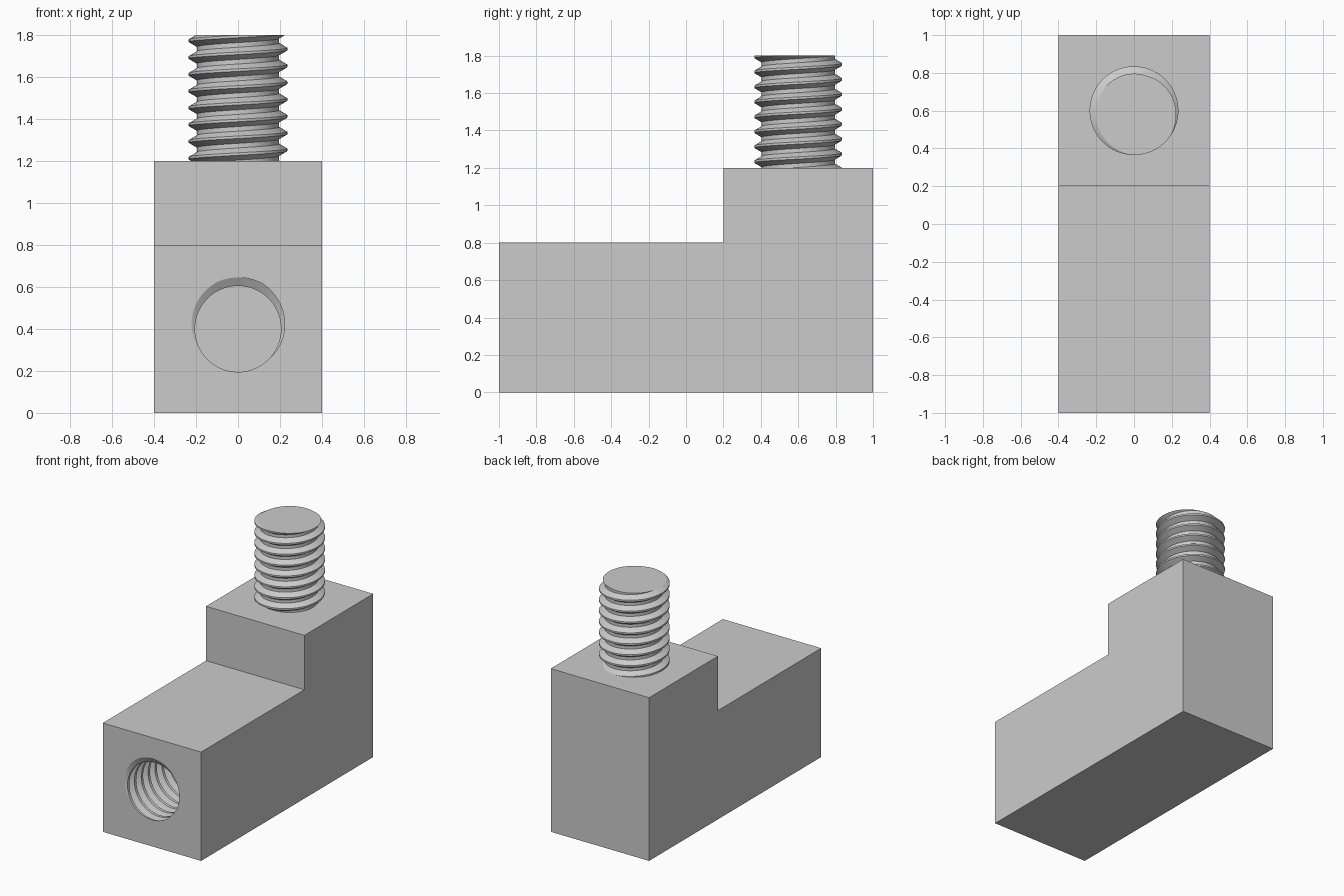
import bpy, bmesh, math
from mathutils import Vector, Matrix

cube = bpy.data.objects.get("Cube")
if cube:
    bpy.data.objects.remove(cube, do_unlink=True)

PITCH = 0.08
SEGMENTS = 64

grey = bpy.data.materials.new("light grey")
grey.use_nodes = True
colour = (0.6, 0.6, 0.6, 1)
grey.diffuse_color = colour
grey.node_tree.nodes["Principled BSDF"].inputs["Base Color"].default_value = colour


def add_object(name, bm, matrix=Matrix()):
    bmesh.ops.recalc_face_normals(bm, faces=bm.faces)
    mesh = bpy.data.meshes.new(name)
    bm.to_mesh(mesh)
    bm.free()
    mesh.materials.append(grey)
    obj = bpy.data.objects.new(name, mesh)
    obj.matrix_world = matrix
    bpy.context.collection.objects.link(obj)
    return obj


def threaded_rod(name, crest, root, start, end, phase, matrix):
    """Right-handed thread along local z; the crest meets z = 0 at angle phase."""
    bm = bmesh.new()
    profile = [(-0.006, crest), (0.006, crest), (0.029, root), (0.051, root)]
    first = math.floor(start / PITCH) - 2
    last = math.ceil(end / PITCH) + 2
    count = (last - first) * SEGMENTS
    rows = []
    for i in range(count + 1):
        turn = first + i / SEGMENTS
        angle = phase + turn * math.tau
        rows.append([bm.verts.new((r * math.cos(angle), r * math.sin(angle),
                                   turn * PITCH + dz)) for dz, r in profile])
    for i in range(count):
        a, b = rows[i], rows[i + 1]
        for k in range(3):
            bm.faces.new((a[k], b[k], b[k + 1], a[k + 1]))
        # the root closes onto the next turn
        if i + SEGMENTS < count:
            c, d = rows[i + SEGMENTS], rows[i + SEGMENTS + 1]
            bm.faces.new((a[3], b[3], d[0], c[0]))
    # trim both ends square and cap them
    for z, side in ((start, -1), (end, 1)):
        cut = bmesh.ops.bisect_plane(
            bm, geom=bm.verts[:] + bm.edges[:] + bm.faces[:], dist=1e-6,
            plane_co=Vector((0, 0, z)), plane_no=Vector((0, 0, side)),
            clear_outer=True)
        rim = [g for g in cut["geom_cut"]
               if isinstance(g, bmesh.types.BMEdge) and g.is_boundary]
        bmesh.ops.holes_fill(bm, edges=rim, sides=0)
    return add_object(name, bm, matrix)


def smooth(obj):
    bpy.ops.object.select_all(action='DESELECT')
    obj.select_set(True)
    bpy.context.view_layer.objects.active = obj
    bpy.ops.object.shade_smooth_by_angle(angle=math.radians(25))


# stepped block, extruded across its width from a side profile
bm = bmesh.new()
outline = [(-1, 0), (1, 0), (1, 1.2), (0.2, 1.2), (0.2, 0.8), (-1, 0.8)]
side = bm.faces.new([bm.verts.new((-0.4, y, z)) for y, z in outline])
extruded = bmesh.ops.extrude_face_region(bm, geom=[side])
bmesh.ops.translate(bm, vec=(0.8, 0, 0),
                    verts=[g for g in extruded["geom"] if isinstance(g, bmesh.types.BMVert)])
block = add_object("stepped_block", bm)

# threaded hole in the front
cutter = threaded_rod("hole_cutter", 0.245, 0.205, -0.8, 0.03, math.radians(88),
                      Matrix.Translation((0, -1, 0.4)) @ Matrix.Rotation(math.pi / 2, 4, 'X'))
cutter.hide_render = True
hole = block.modifiers.new("threaded_hole", 'BOOLEAN')
hole.operation = 'DIFFERENCE'
hole.solver = 'EXACT'
hole.object = cutter
bpy.context.view_layer.update()
bpy.context.view_layer.objects.active = block
bpy.ops.object.modifier_apply(modifier=hole.name)
bpy.data.objects.remove(cutter, do_unlink=True)
smooth(block)

# threaded stud on the raised end
stud = threaded_rod("threaded_stud", 0.235, 0.196, -0.63, 0, math.radians(-60),
                    Matrix.Translation((0, 0.6, 1.8)))
smooth(stud)
